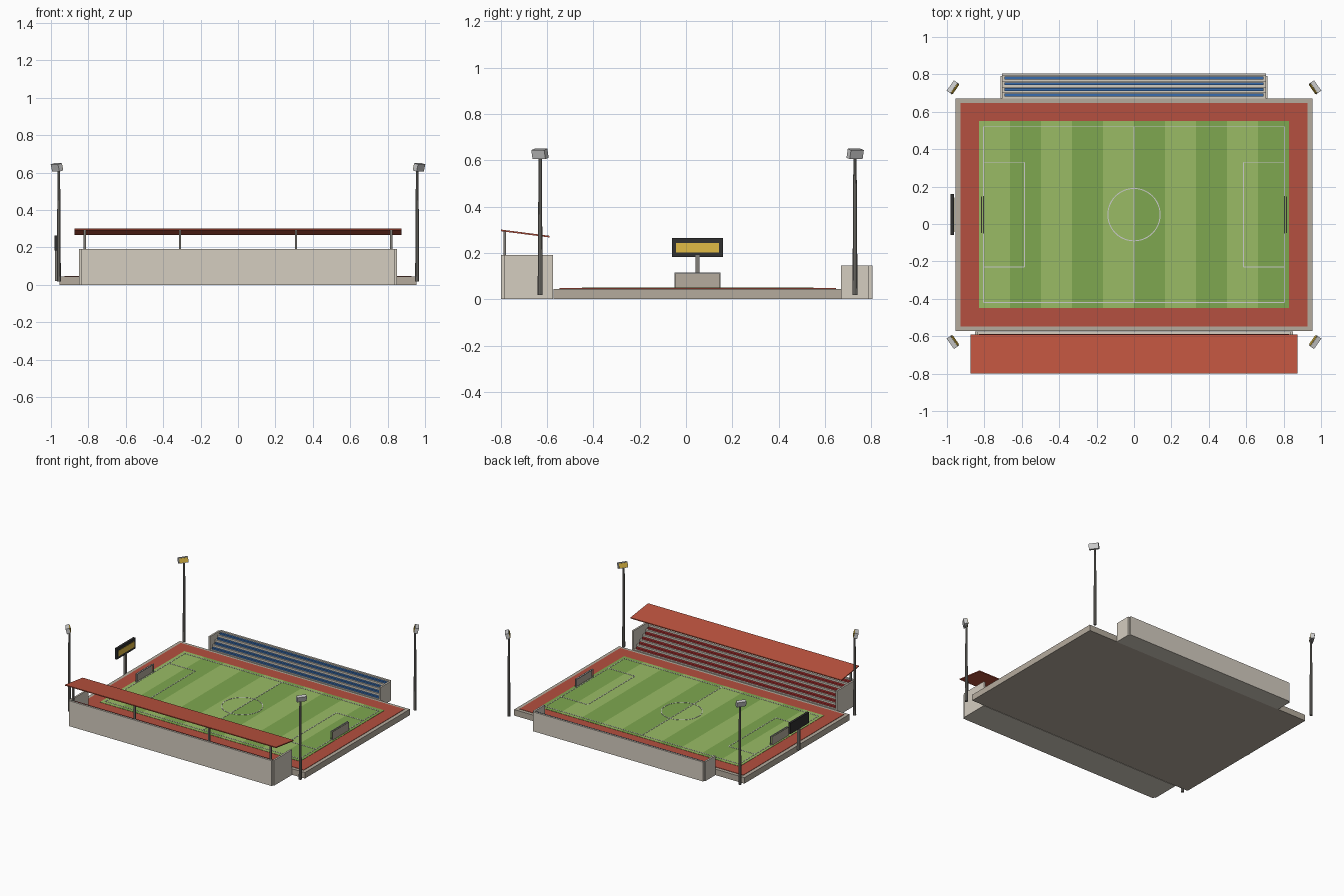
import bpy, bmesh, math
from mathutils import Matrix, Vector

if "Cube" in bpy.data.objects:
    bpy.data.objects.remove(bpy.data.objects["Cube"])

CY = 0.05  # pitch centre in y


def mat(name, r, g, b):
    m = bpy.data.materials.new(name)
    m.diffuse_color = (r, g, b, 1)
    m.use_nodes = True
    m.node_tree.nodes["Principled BSDF"].inputs["Base Color"].default_value = m.diffuse_color
    return m


CONCRETE = mat("concrete", .66, .61, .53)
SLAB = mat("slab", .46, .41, .34)
TRACK = mat("track", .46, .08, .05)
ROOF = mat("roof", .52, .09, .05)
LIGHT = mat("light_grass", .32, .50, .13)
DARK = mat("dark_grass", .21, .39, .08)
WHITE = mat("white", .85, .85, .85)
BLUE = mat("blue_seat", .04, .15, .42)
RED = mat("red_seat", .40, .03, .03)
METAL = mat("metal", .22, .21, .19)
BLACK = mat("black", .03, .03, .03)
YELLOW = mat("yellow", .75, .50, .06)


def finish(name, bm, m):
    bmesh.ops.recalc_face_normals(bm, faces=bm.faces)
    me = bpy.data.meshes.new(name)
    bm.to_mesh(me)
    bm.free()
    ob = bpy.data.objects.new(name, me)
    bpy.context.collection.objects.link(ob)
    if m:
        me.materials.append(m)
    return ob


def box(name, x, y, z, m, matrix=None):
    """Box from (min, max) pairs."""
    bm = bmesh.new()
    lo, hi = Vector((x[0], y[0], z[0])), Vector((x[1], y[1], z[1]))
    bmesh.ops.create_cube(bm, size=1, matrix=Matrix.Translation((lo + hi) / 2)
                          @ Matrix.Diagonal((*(hi - lo), 1)))
    if matrix:
        bm.transform(matrix)
    return finish(name, bm, m)


def extrude_x(name, pts, x0, x1, m):
    """Extrude a (y, z) profile along x."""
    bm = bmesh.new()
    f = bm.faces.new([bm.verts.new((x0, y, z)) for y, z in pts])
    new = bmesh.ops.extrude_face_region(bm, geom=[f])["geom"]
    bmesh.ops.translate(bm, vec=(x1 - x0, 0, 0),
                        verts=[v for v in new if isinstance(v, bmesh.types.BMVert)])
    return finish(name, bm, m)


def pole(name, x, y, z0, z1, r0, r1, m):
    bm = bmesh.new()
    bmesh.ops.create_cone(bm, cap_ends=True, segments=8, radius1=r0, radius2=r1,
                          depth=z1 - z0, matrix=Matrix.Translation((x, y, (z0 + z1) / 2)))
    return finish(name, bm, m)


# ground slab, running track and striped pitch
box("ground_slab", (-.955, .955), (CY - .622, CY + .622), (0, .045), SLAB)
box("running_track", (-.928, .928), (CY - .597, CY + .597), (.045, .048), TRACK)
for i in range(10):
    x = -.83 + i * .166
    box("grass_stripe", (x, x + .166), (CY - .5, CY + .5), (.045, .050), DARK if i % 2 else LIGHT)

# pitch markings
Z, W = (.050, .0515), .0025


def line_x(x0, x1, y):
    box("pitch_line", (x0, x1), (y - W, y + W), Z, WHITE)


def line_y(x, y0, y1):
    box("pitch_line", (x - W, x + W), (y0, y1), Z, WHITE)


line_y(0, CY - .47, CY + .47)
for s in (-1, 1):
    line_x(-.805, .805, CY + s * .47)
    line_y(s * .805, CY - .47, CY + .47)
    line_y(s * .585, CY - .28, CY + .28)
    for t in (-1, 1):
        line_x(min(s * .585, s * .805), max(s * .585, s * .805), CY + t * .28)

# centre circle
bm = bmesh.new()
rings = [[bm.verts.new((r * math.cos(a * math.tau / 48), CY + r * math.sin(a * math.tau / 48), z))
          for a in range(48)]
         for r, z in ((.1375, Z[0]), (.1375, Z[1]), (.1425, Z[1]), (.1425, Z[0]))]
for k in range(4):
    a, b = rings[k], rings[(k + 1) % 4]
    for i in range(48):
        j = (i + 1) % 48
        bm.faces.new((a[i], a[j], b[j], b[i]))
finish("centre_circle", bm, WHITE)

# goals: posts, crossbar and net panel
for s in (-1, 1):
    gx = s * .805
    for t in (-1, 1):
        y = CY + t * .097
        box("goal_post", (gx - .003, gx + .003), (y - .003, y + .003), (.048, .115), WHITE)
    box("goal_crossbar", (gx - .003, gx + .003), (CY - .1, CY + .1), (.109, .115), WHITE)
    nx = s * .815
    box("goal_net", (nx - .002, nx + .002), (CY - .097, CY + .097), (.048, .112), SLAB)


def stand(name, side, half, y_in, y_out, rows, z0, top, seat_mat):
    """Stepped stand rising outward from y_in to y_out."""
    wall = .015
    y_wall = y_out - side * wall
    step = (y_wall - y_in) / rows
    rise = (top - .02 - z0) / (rows - 1)
    pts = [(y_in, 0)]
    for i in range(rows):
        z = z0 + i * rise
        pts += [(y_in + i * step, z), (y_in + (i + 1) * step, z)]
        ys = sorted((y_in + (i + .4) * step, y_in + (i + .92) * step))
        box(name + "_seat_row", (-half + .012, half - .012), ys, (z, z + .012), seat_mat)
    pts.append((y_wall, 0))
    extrude_x(name + "_steps", pts, -half, half, CONCRETE)
    box(name + "_back_wall", (-half, half), sorted((y_wall, y_out)), (0, top), CONCRETE)
    for s in (-1, 1):
        box(name + "_end_wall", sorted((s * (half - .003), s * (half + .010))),
            sorted((y_in, y_wall)), (0, top), CONCRETE)


stand("main_stand", -1, .84, -.575, -.80, 6, .05, .19, RED)
stand("far_stand", 1, .705, .67, .805, 4, .05, .145, BLUE)

# main stand roof on four posts
extrude_x("stand_roof", [(-.80, .294), (-.59, .267), (-.59, .274), (-.80, .301)], -.875, .875, ROOF)
for x in (-.82, -.31, .31, .82):
    box("roof_post", (x - .006, x + .006), (-.789, -.777), (.12, .293), METAL)

# corner floodlights, heads turned to the pitch centre
for sx in (-1, 1):
    for sy in (-1, 1):
        x, y = sx * .958, CY + sy * .68
        pole("floodlight_pole", x, y, .018, .61, .011, .007, METAL)
        aim = math.atan2(-sy * .67, -sx * .955)
        M = (Matrix.Translation((sx * .967, y, .628)) @ Matrix.Rotation(aim, 4, 'Z')
             @ Matrix.Rotation(-.25, 4, 'Y'))
        box("floodlight_head", (-.014, .011), (-.034, .034), (-.020, .020), None, M)
        box("floodlight_lamp", (.011, .015), (-.030, .030), (-.016, .016), YELLOW, M)

# scoreboard
box("scoreboard_post", (-.979, -.963), (CY - .009, CY + .009), (.02, .19), METAL)
box("scoreboard_panel", (-.980, -.963), (CY - .11, CY + .11), (.183, .264), BLACK)
box("scoreboard_screen", (-.963, -.960), (CY - .093, CY + .093), (.201, .243), YELLOW)
